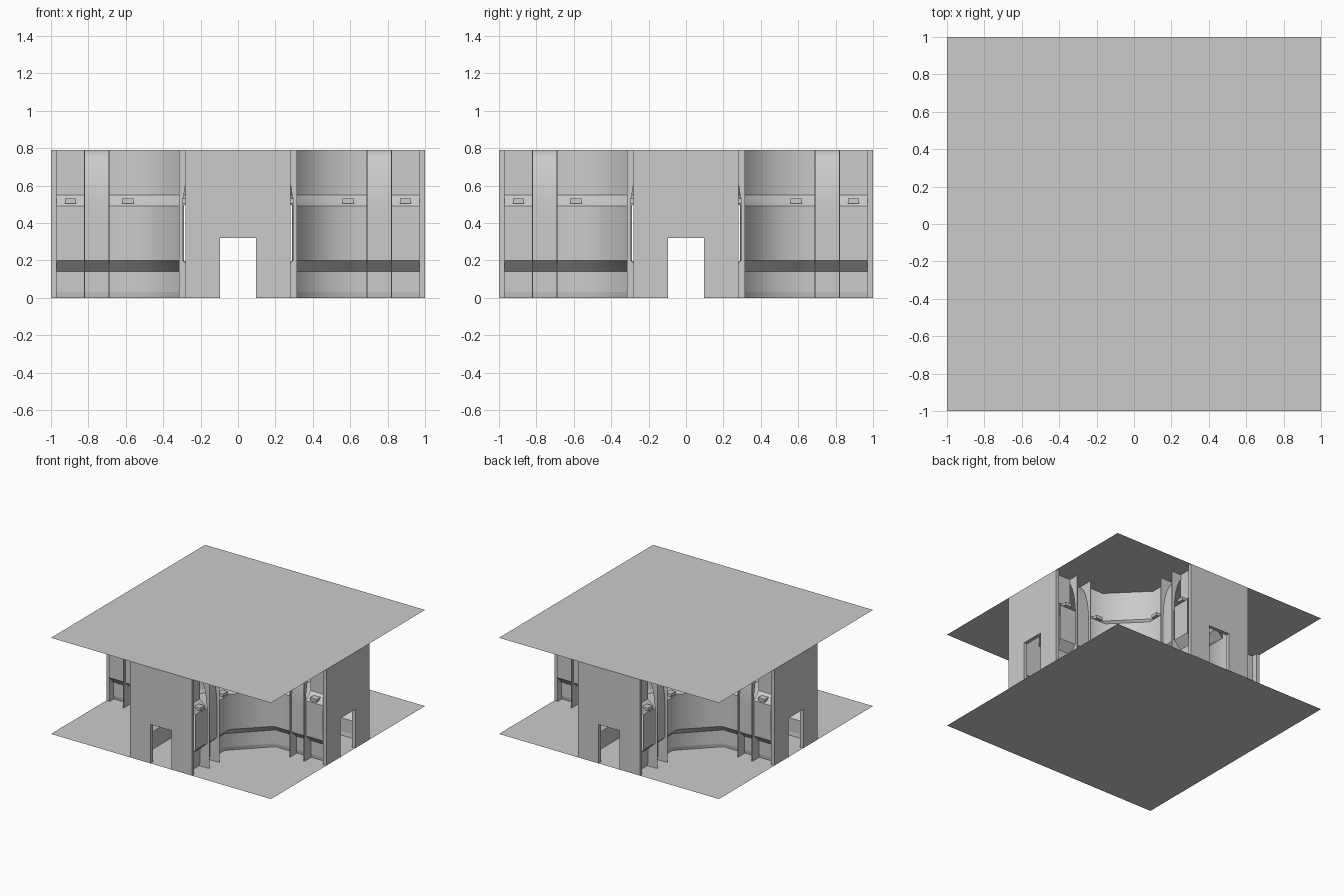
import bpy, bmesh, math

if "Cube" in bpy.data.objects:
    bpy.data.objects.remove(bpy.data.objects["Cube"])

H = 0.79          # ceiling height
R2 = math.sqrt(2)

# wall cross-section: (distance from corridor axis, height)
WALL = [(0.225, 0), (0.23, 0.03), (0.23, 0.14), (0.29, 0.2), (0.29, 0.49), (0.23, 0.55), (0.23, H)]
# pillar cross-section: curves inward towards the ceiling
PILLAR = [(0.225, 0), (0.23, 0.03), (0.23, 0.14), (0.295, 0.2), (0.295, 0.45)]
PILLAR += [(0.175 + 0.12 * math.cos(a), 0.45 + (H - 0.45) * math.sin(a))
           for a in [math.radians(15 * i) for i in range(1, 6)]] + [(0.175, H)]


def finish(name, bm, mirror=(False, False)):
    me = bpy.data.meshes.new(name)
    bm.normal_update()
    bm.to_mesh(me)
    bm.free()
    ob = bpy.data.objects.new(name, me)
    bpy.context.collection.objects.link(ob)
    if any(mirror):
        m = ob.modifiers.new("mirror", 'MIRROR')
        m.use_axis = (mirror[0], mirror[1], False)
        m.use_mirror_merge = False
    return ob


def sweep(name, profile, path, smooth_along=False):
    """Skin a profile along a path; path(offset) gives the plan points."""
    bm = bmesh.new()
    rows = [[bm.verts.new((x, y, z)) for x, y in path(o)] for o, z in profile]
    for a, b in zip(rows, rows[1:]):
        for i in range(len(a) - 1):
            f = bm.faces.new((a[i], a[i + 1], b[i + 1], b[i]))
            f.smooth = True
    for e in bm.edges:
        flat = abs(e.verts[0].co.z - e.verts[1].co.z) < 1e-6
        if flat and not (smooth_along and e.verts[0].co.z > 0.44):
            e.smooth = False
    return finish(name, bm, (True, True))


def prism(name, outline, place, mirror):
    """Closed outline extruded between two depths; place(u, v, side)."""
    bm = bmesh.new()
    a, b = [[bm.verts.new(place(u, v, s)) for u, v in outline] for s in (0, 1)]
    bm.faces.new(a)
    bm.faces.new(b[::-1])
    for i in range(len(a)):
        j = (i + 1) % len(a)
        bm.faces.new((a[j], a[i], b[i], b[j]))
    bmesh.ops.recalc_face_normals(bm, faces=bm.faces[:])
    return finish(name, bm, mirror)


# floor and ceiling sheets
for name, z in (("floor", 0), ("ceiling", H)):
    bm = bmesh.new()
    bm.faces.new([bm.verts.new((x, y, z)) for x, y in ((-1, -1), (1, -1), (1, 1), (-1, 1))])
    finish(name, bm)


# chamfered junction corners
def corner_path(o):
    k = 0.5 + (o - 0.23) * (R2 - 1)
    return [(o, 0.69), (o, k), (k, o), (0.69, o)]


sweep("junction_corner_wall", WALL, corner_path)

# door-ended walls with a thick reveal around the opening
DOOR = [(-0.28, 0), (-0.095, 0), (-0.095, 0.32), (0.095, 0.32),
        (0.095, 0), (0.28, 0), (0.28, H), (-0.28, H)]

for swap in (False, True):
    tag = "_x" if swap else "_y"

    def put(x, y, z, swap=swap):
        return (y, x, z) if swap else (x, y, z)

    prism("end_wall" + tag, DOOR,
          lambda u, v, s: put(u, 0.97 + 0.03 * s, v), (swap, not swap))
    # straight wall beside the door and curved pillar
    sweep("side_wall" + tag, WALL, lambda o: [put(o, y, 0)[:2] for y in (0.82, 0.97)])
    sweep("pillar" + tag, PILLAR, lambda o: [put(o, y, 0)[:2] for y in (0.69, 0.82)], True)
    # ribs either side of the pillar
    for n, y0 in (("inner", 0.687), ("outer", 0.817)):
        prism(n + "_rib" + tag, PILLAR + [(0.315, H), (0.315, 0)],
              lambda u, v, s: put(u, y0 + 0.006 * s, v), (True, True))
    # small lamp housings on the sloping band
    for n, y0 in (("corner", 0.59), ("side", 0.895)):
        prism(n + "_lamp" + tag, [(0.275, 0.505), (0.30, 0.505), (0.30, 0.53), (0.25, 0.53)],
              lambda u, v, s: put(u, y0 - 0.03 + 0.06 * s, v), (True, True))
